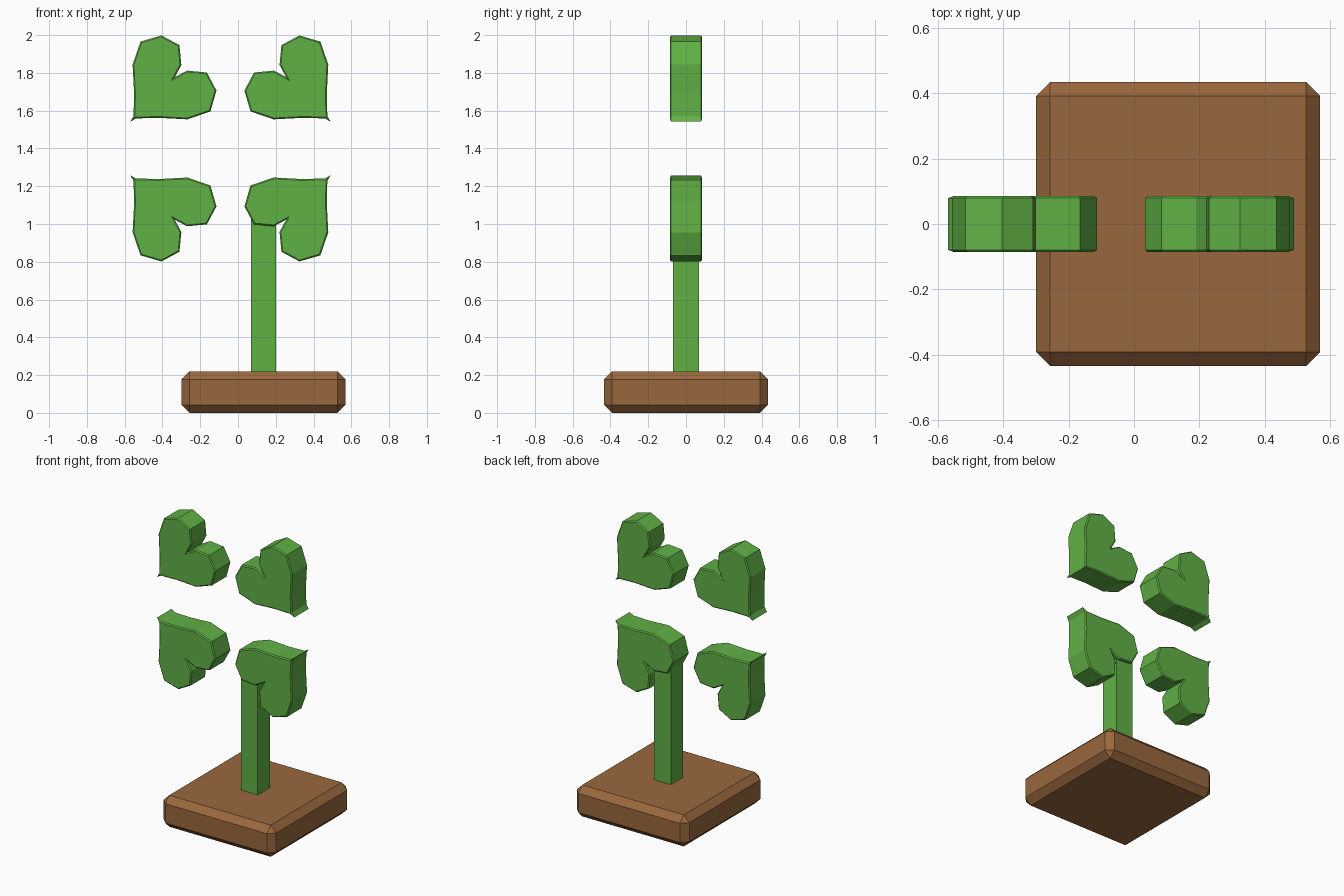
import bpy
import bmesh

default = bpy.data.objects.get("Cube")
if default:
    bpy.data.objects.remove(default, do_unlink=True)


def material(name, rgb):
    mat = bpy.data.materials.new(name)
    mat.use_nodes = True
    mat.diffuse_color = (*rgb, 1)
    mat.node_tree.nodes["Principled BSDF"].inputs["Base Color"].default_value = (*rgb, 1)
    return mat


green = material("leaf green", (0.118, 0.44, 0.06))
brown = material("soil brown", (0.32, 0.137, 0.047))


def finish(bm, name, mat):
    bmesh.ops.recalc_face_normals(bm, faces=bm.faces)
    mesh = bpy.data.meshes.new(name)
    bm.to_mesh(mesh)
    bm.free()
    mesh.materials.append(mat)
    obj = bpy.data.objects.new(name, mesh)
    bpy.context.collection.objects.link(obj)
    return obj


def box(name, mat, low, high, chamfer=0):
    bm = bmesh.new()
    bmesh.ops.create_cube(bm, size=1)
    for v in bm.verts:
        for i in range(3):
            v.co[i] = low[i] if v.co[i] < 0 else high[i]
    if chamfer:
        bmesh.ops.bevel(bm, geom=bm.edges[:], offset=chamfer, segments=1,
                        profile=0.5, affect='EDGES')
    return finish(bm, name, mat)


# Chamfered soil block and square stem
box("soil_base", brown, (-0.30, -0.435, 0), (0.57, 0.435, 0.22), 0.043)
box("stem", green, (0.07, -0.068, 0.21), (0.20, 0.068, 1.03))

# Half of the heart outline, from the pointed tip to the notch;
# the other half swaps the two axes
HALF = [(0, 0), (0.017, 0.03), (0.02, 0.15), (0.012, 0.302), (0.054, 0.424),
        (0.165, 0.456), (0.26, 0.405), (0.27, 0.30), (0.235, 0.235)]
OUTLINE = HALF + [(v, u) for u, v in reversed(HALF[1:-1])]
CENTRE_X, CENTRE_Z = -0.04, 1.40
TIP_X, TIP_Z = 0.53, 0.142
DEPTH = 0.086


def leaf(name, side, up):
    bm = bmesh.new()
    verts = [bm.verts.new((CENTRE_X + side * (TIP_X - u), -DEPTH,
                           CENTRE_Z + up * (TIP_Z + v))) for u, v in OUTLINE]
    front = bm.faces.new(verts)
    made = bmesh.ops.extrude_face_region(bm, geom=[front], use_keep_orig=True)
    for item in made["geom"]:
        if isinstance(item, bmesh.types.BMVert):
            item.co.y = DEPTH
    bmesh.ops.recalc_face_normals(bm, faces=bm.faces)
    # Soften only the rims of the two flat faces
    rims = [e for e in bm.edges if abs(e.verts[0].co.y - e.verts[1].co.y) < DEPTH]
    bmesh.ops.bevel(bm, geom=rims, offset=0.007, segments=1, profile=0.5,
                    affect='EDGES')
    return finish(bm, name, green)


for side, side_name in ((1, "left"), (-1, "right")):
    for up, up_name in ((1, "upper"), (-1, "lower")):
        leaf(f"{up_name}_{side_name}_leaf", side, up)
